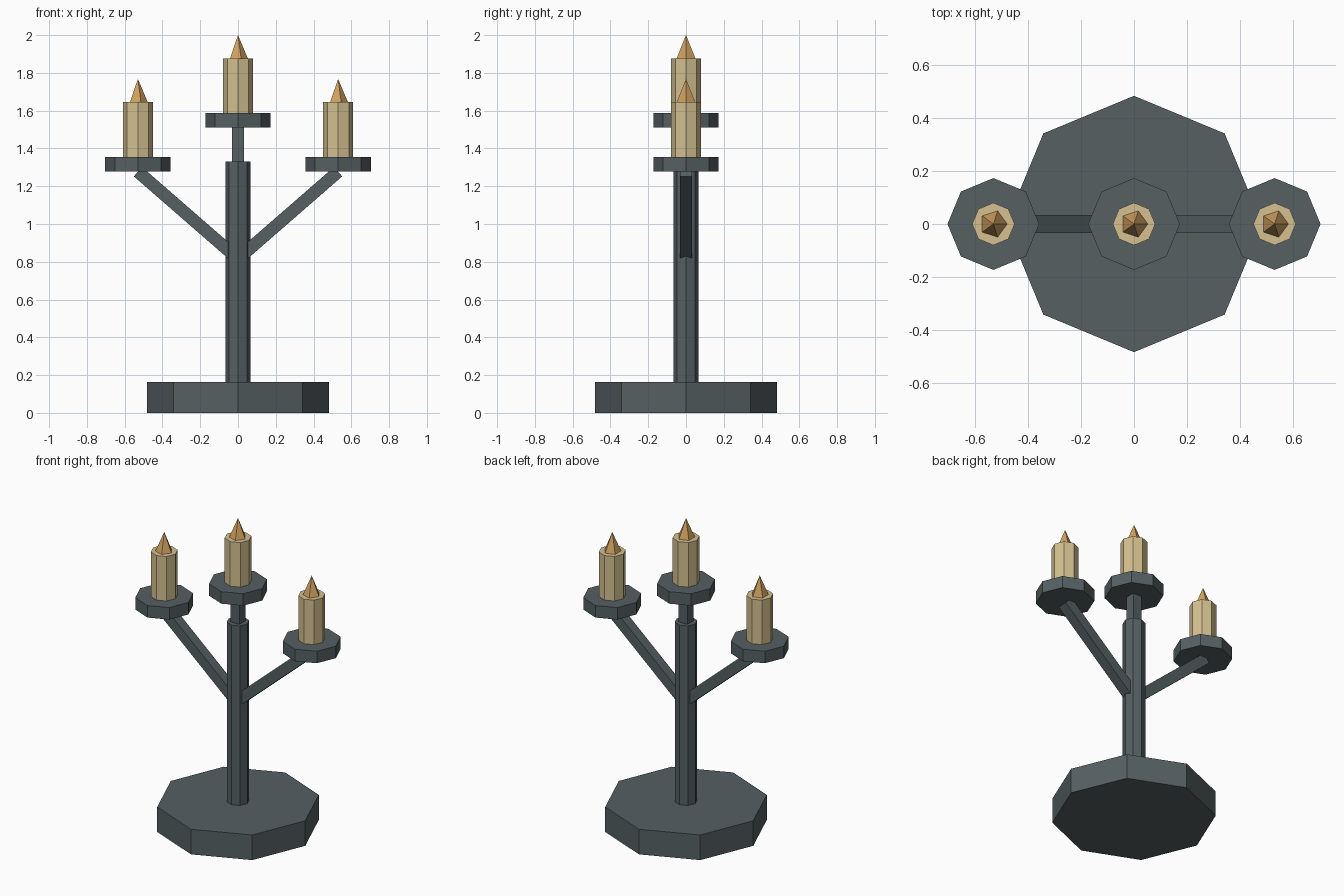
import bpy
import math
from mathutils import Vector

cube = bpy.data.objects.get("Cube")
if cube:
    bpy.data.objects.remove(cube, do_unlink=True)


def material(name, rgb):
    m = bpy.data.materials.new(name)
    m.use_nodes = True
    color = (*rgb, 1.0)
    m.diffuse_color = color
    bsdf = next(n for n in m.node_tree.nodes if n.type == 'BSDF_PRINCIPLED')
    bsdf.inputs["Base Color"].default_value = color
    return m


iron = material("dark iron", (0.092, 0.116, 0.124))
wax = material("cream wax", (0.66, 0.53, 0.28))
fire = material("amber flame", (0.63, 0.352, 0.115))


def finish(name, mat):
    obj = bpy.context.object
    obj.name = name
    obj.data.materials.append(mat)
    return obj


def octagon(name, mat, x, radius, bottom, top):
    """Upright eight-sided prism with corners on the axes."""
    bpy.ops.mesh.primitive_cylinder_add(
        vertices=8, radius=radius, depth=top - bottom,
        location=(x, 0, (bottom + top) / 2))
    return finish(name, mat)


def bar(name, mat, start, end, width):
    """Square bar running between two points."""
    a, b = Vector(start), Vector(end)
    bpy.ops.mesh.primitive_cube_add(size=1, location=(a + b) / 2)
    obj = finish(name, mat)
    obj.scale = (width, width, (b - a).length)
    lean = b - a
    obj.rotation_euler = (0, math.atan2(lean.x, lean.z), 0)
    return obj


def candle(side, x, z):
    """Drip plate, wax candle and pointed flame, stacked from height z."""
    octagon(side + "_drip_plate", iron, x, 0.173, z, z + 0.078)
    octagon(side + "_candle", wax, x, 0.08, z + 0.078, z + 0.367)
    bpy.ops.mesh.primitive_cone_add(
        vertices=5, radius1=0.052, radius2=0, depth=0.123,
        location=(x, 0, z + 0.367 + 0.0615),
        rotation=(0, 0, -math.pi / 2))
    finish(side + "_flame", fire)


# Base, post and upper stem
octagon("base", iron, 0, 0.483, 0, 0.163)
octagon("post", iron, 0, 0.067, 0.163, 1.33)
bar("upper_stem", iron, (0, 0, 1.3), (0, 0, 1.52), 0.064)

# Slanted arms with their candles
for side, sign in (("left", 1), ("right", -1)):
    bar(side + "_arm", iron, (sign * 0.02, 0, 0.833), (sign * 0.53, 0, 1.277), 0.066)
    candle(side, sign * 0.53, 1.278)

# Raised middle candle
candle("middle", 0, 1.51)
